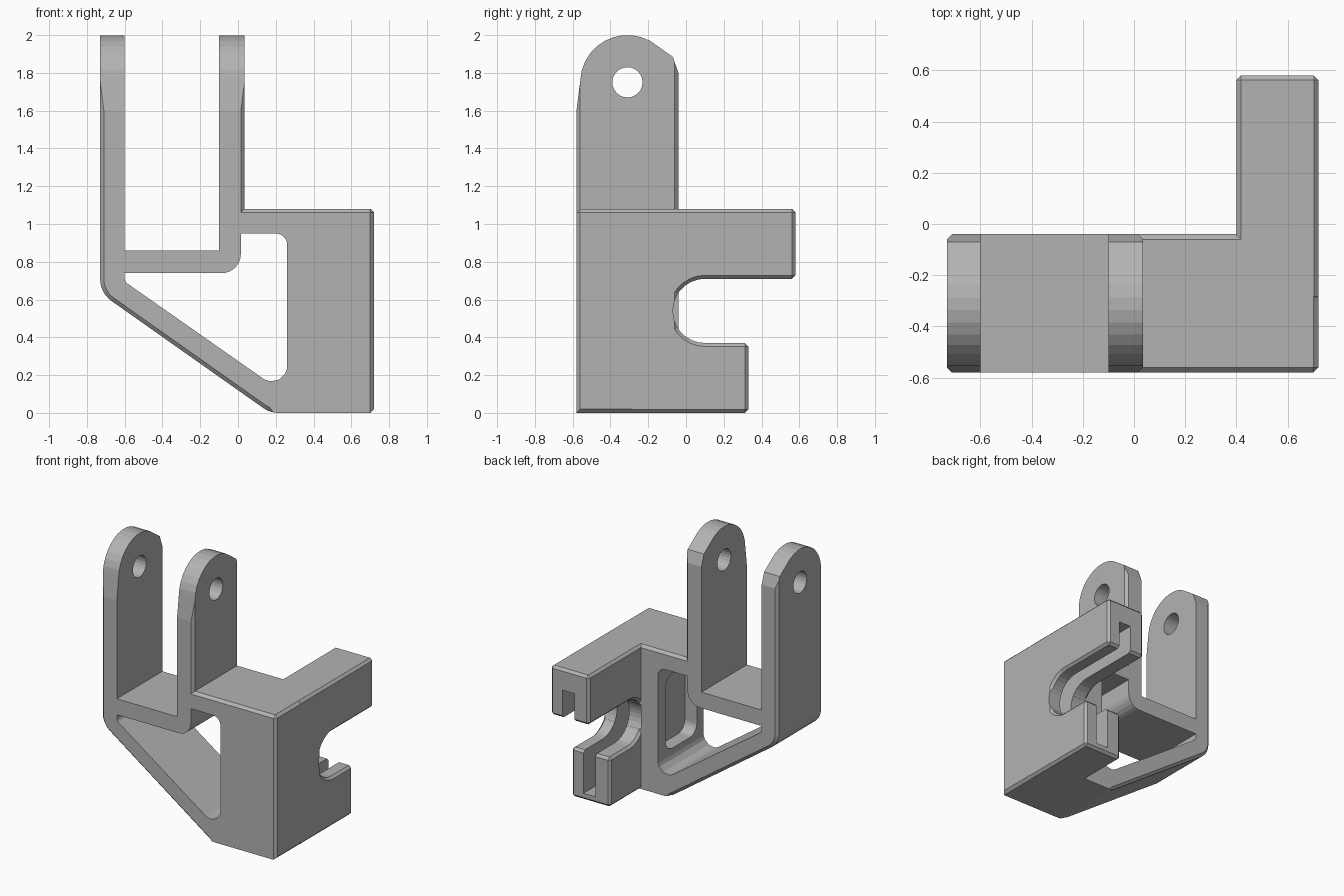
import bpy, bmesh, math
from mathutils import Vector

if "Cube" in bpy.data.objects:
    bpy.data.objects.remove(bpy.data.objects["Cube"])

mat = bpy.data.materials.new("plain grey")
mat.diffuse_color = (0.45, 0.45, 0.45, 1)
mat.use_nodes = True
mat.node_tree.nodes["Principled BSDF"].inputs["Base Color"].default_value = mat.diffuse_color


def rounded(points, steps=6):
    """Profile from (u, v, radius) corners."""
    out, n = [], len(points)
    for i, (u, v, r) in enumerate(points):
        p = Vector((u, v))
        if r == 0:
            out.append(p)
            continue
        a = (Vector(points[i - 1][:2]) - p).normalized()
        b = (Vector(points[(i + 1) % n][:2]) - p).normalized()
        half = a.angle(b) / 2
        c = p + (a + b).normalized() * (r / math.sin(half))
        t = r / math.tan(half)
        s, e = p + a * t - c, p + b * t - c
        for k in range(steps + 1):
            f = k / steps
            out.append(c + (s * (1 - f) + e * f).normalized() * r)
    return out


def arc(cu, cv, r, a0, a1, n):
    return [(cu + r * math.cos(math.radians(a0 + (a1 - a0) * k / n)),
             cv + r * math.sin(math.radians(a0 + (a1 - a0) * k / n))) for k in range(n + 1)]


def prism(name, profile, axis, lo, hi, rule=None, width=0.02):
    """Extrude a profile along x or y and chamfer the convex edges chosen by rule."""
    bm = bmesh.new()
    place = (lambda p, t: (t, p[0], p[1])) if axis == 'x' else (lambda p, t: (p[0], t, p[1]))
    vs = [bm.verts.new(place(p, lo)) for p in profile]
    ws = [bm.verts.new(place(p, hi)) for p in profile]
    bm.faces.new(vs)
    bm.faces.new(ws[::-1])
    n = len(vs)
    for i in range(n):
        j = (i + 1) % n
        bm.faces.new((vs[i], ws[i], ws[j], vs[j]))
    bmesh.ops.recalc_face_normals(bm, faces=bm.faces[:])
    bm.normal_update()
    if rule:
        edges = [e for e in bm.edges if e.calc_face_angle_signed() > 0.7
                 and rule((e.verts[0].co + e.verts[1].co) / 2)]
        bmesh.ops.bevel(bm, geom=edges, offset=width, segments=1, affect='EDGES', profile=0.5)
    me = bpy.data.meshes.new(name)
    bm.to_mesh(me)
    bm.free()
    ob = bpy.data.objects.new(name, me)
    me.materials.append(mat)
    bpy.context.collection.objects.link(ob)
    return ob


def combine(base, other, op):
    m = base.modifiers.new(op, 'BOOLEAN')
    m.operation, m.solver, m.object = op, 'EXACT', other
    bpy.context.view_layer.objects.active = base
    bpy.ops.object.modifier_apply(modifier=m.name)
    bpy.data.objects.remove(other)


F, B = -0.58, -0.04          # front and back of the frame

# Frame: side wall, shelf, sloped strut and front of the block
outline = rounded([(-0.73, 1.06, 0), (-0.6, 1.06, 0), (-0.6, 0.86, 0), (-0.1, 0.86, 0),
                   (-0.1, 1.08, 0), (0.72, 1.08, 0), (0.72, 0, 0), (0.17, 0, 0.14),
                   (-0.73, 0.635, 0.14)])
body = prism("bracket_body", outline, 'y', F, B, lambda c:
             c.x < -0.7 or c.x > 0.7 or (c.z > 1.07 and c.x > 0.1) or c.z < 0.62 - 0.7 * (c.x + 0.7))

# Rear block with two arms around a round-ended notch
side = ([(-0.3, 0), (0.33, 0), (0.33, 0.37)] + arc(0.1, 0.54, 0.17, 270, 90, 14)
        + [(0.58, 0.71), (0.58, 1.08), (-0.3, 1.08)])
combine(body, prism("arm_block", side, 'x', 0.4, 0.72, lambda c: True, 0.018), 'UNION')

# Two upright ears with rounded tops
ear = ([(F, 0.98), (F, 1.6), (-0.557, 1.78)] + arc(-0.31, 1.75, 0.25, 165, 50, 10)
       + [(-0.07, 1.885), (B, 1.8), (B, 0.98)])
for name, lo, hi, outer in (("left_ear", -0.73, -0.6, -0.73), ("right_ear", -0.1, 0.035, 0.035)):
    part = prism(name, ear, 'x', lo, hi, lambda c: abs(c.x - outer) < 0.01 and 1 < c.z < 1.6)
    combine(body, part, 'UNION')

# Openings: triangular window, notch end, pin holes, wall pocket, arm groove
window = rounded([(-0.6, 0.695, 0.03), (0.26, 0.093, 0.08), (0.26, 0.95, 0.06),
                  (0.015, 0.95, 0), (0.015, 0.74, 0.1), (-0.6, 0.74, 0)])
pocket = rounded([(-0.5, 0.28, 0.08), (-0.13, 0.28, 0.08), (-0.13, 0.84, 0.08), (-0.5, 0.84, 0.08)])
groove = rounded([(-0.25, 0.05, 0.15), (0.7, 0.05, 0), (0.7, 0.92, 0), (-0.25, 0.92, 0.15)])
for prof, axis, lo, hi in (
        (window, 'y', F - 0.1, B + 0.04),
        (arc(0.1, 0.54, 0.169, 0, 350, 35), 'x', 0.4, 0.8),
        (arc(-0.31, 1.75, 0.08, 0, 345, 23), 'x', -1, 0.3),
        (pocket, 'x', 0.2, 0.36),
        (groove, 'x', 0.52, 0.62)):
    combine(body, prism("cutter", prof, axis, lo, hi), 'DIFFERENCE')
